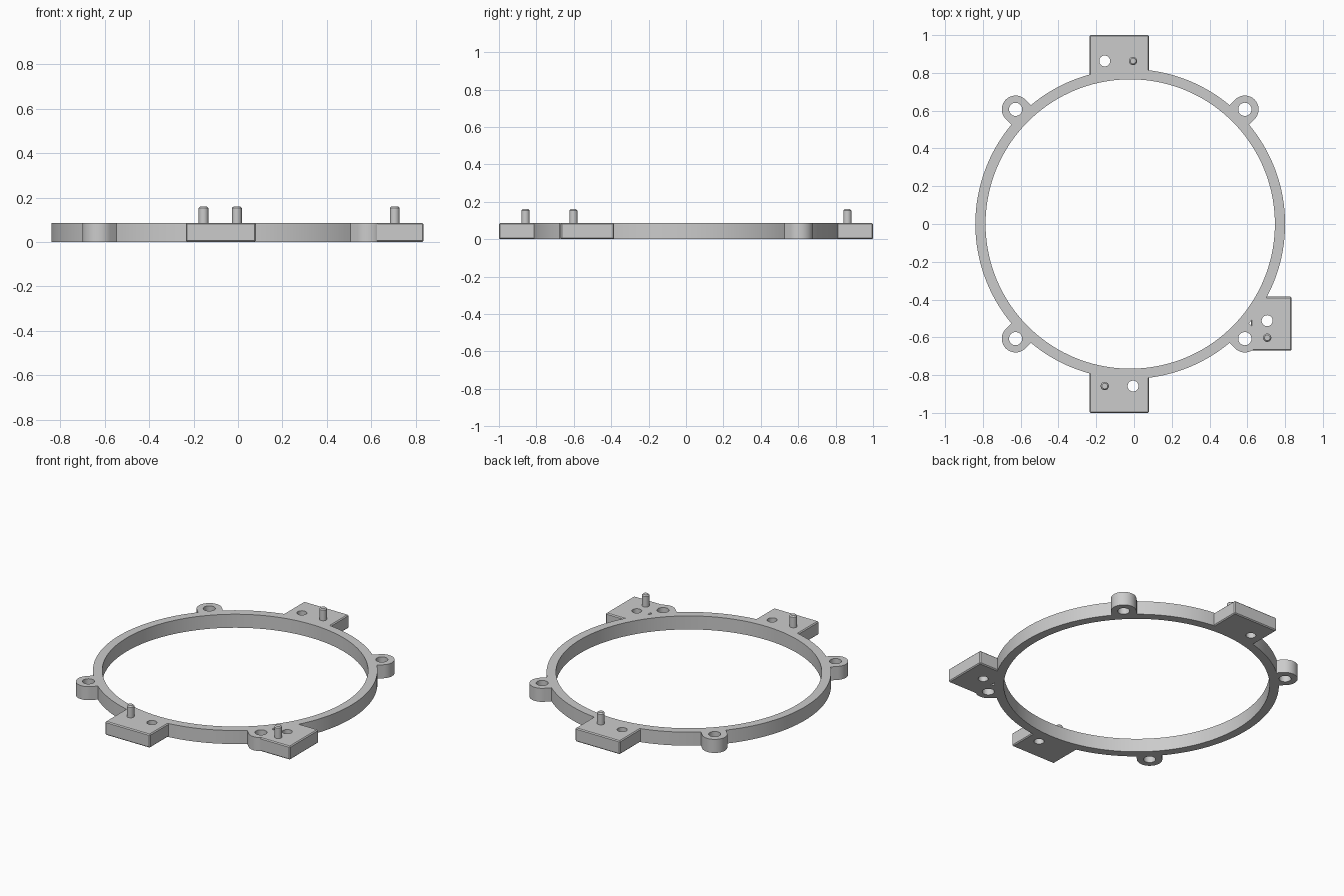
import bpy
import bmesh
from math import cos, sin, pi, atan2
from mathutils import Vector

cube = bpy.data.objects.get("Cube")
if cube:
    bpy.data.objects.remove(cube, do_unlink=True)

HEIGHT = 0.086
CENTRE = Vector((-0.02, 0.0))
OUTER, BORE = 0.82, 0.766
LUG_X, LUG_Y, LUG_R, LUG_HOLE = 0.607, 0.607, 0.073, 0.035
PIN_R, PIN_TOP, HOLE_R = 0.022, 0.16, 0.029

grey = bpy.data.materials.new("plain grey")
grey.use_nodes = True
grey.diffuse_color = (0.6, 0.6, 0.6, 1)
grey.node_tree.nodes["Principled BSDF"].inputs["Base Color"].default_value = (0.6, 0.6, 0.6, 1)


def arc(x, y, r, start=0.0, sweep=2 * pi, steps=48):
    return [(x + r * cos(start + sweep * i / steps), y + r * sin(start + sweep * i / steps))
            for i in range(steps)]


def prism(name, outline, z0=0.0, z1=HEIGHT, chamfer=0.0, top_only=False):
    """Extrude a counter-clockwise outline, optionally chamfering its rims."""
    bm = bmesh.new()
    face = bm.faces.new([bm.verts.new((x, y, z0)) for x, y in outline])
    top = bmesh.ops.extrude_face_region(bm, geom=[face])["geom"]
    bmesh.ops.translate(bm, vec=(0, 0, z1 - z0),
                        verts=[g for g in top if isinstance(g, bmesh.types.BMVert)])
    bmesh.ops.recalc_face_normals(bm, faces=bm.faces)
    if chamfer:
        edges = [e for e in bm.edges
                 if not top_only or all(v.co.z > z1 - 1e-4 for v in e.verts)]
        bmesh.ops.bevel(bm, geom=edges, offset=chamfer, segments=1,
                        affect='EDGES', profile=0.5)
    mesh = bpy.data.meshes.new(name)
    bm.to_mesh(mesh)
    bm.free()
    mesh.materials.append(grey)
    obj = bpy.data.objects.new(name, mesh)
    bpy.context.collection.objects.link(obj)
    return obj


def select(obj):
    bpy.ops.object.select_all(action='DESELECT')
    obj.select_set(True)
    bpy.context.view_layer.objects.active = obj


def combine(body, tool, operation):
    """Apply a boolean to the body and discard the tool."""
    mod = body.modifiers.new("combine", 'BOOLEAN')
    mod.operation, mod.solver, mod.object = operation, 'EXACT', tool
    select(body)
    bpy.ops.object.modifier_apply(modifier=mod.name)
    bpy.data.objects.remove(tool, do_unlink=True)


def rectangle(x0, y0, x1, y1):
    return [(x0, y0), (x1, y0), (x1, y1), (x0, y1)]


# Ring blank
body = prism("mounting_ring", arc(*CENTRE, OUTER, steps=144))

# Screw lugs: round ends with straight necks running into the ring
lugs = [CENTRE + Vector((sx * LUG_X, sy * LUG_Y)) for sx in (-1, 1) for sy in (-1, 1)]
for c in lugs:
    out = (c - CENTRE).normalized()
    angle = atan2(out.y, out.x)
    side = Vector((-out.y, out.x)) * LUG_R
    outline = arc(*c, LUG_R, angle - pi / 2, pi, 24)
    outline += [tuple(c + side), tuple(c + side - out * 0.07), tuple(c - side - out * 0.07)]
    combine(body, prism("lug", outline), 'UNION')

# Chamfered bracket plates: bounds, hole position, pin position
plates = {
    "back": ((-0.235, 0.77, 0.08, 1.0), (-0.155, 0.863), (-0.005, 0.863)),
    "front": ((-0.235, -1.0, 0.08, -0.77), (-0.005, -0.858), (-0.155, -0.858)),
    "left": ((0.62, -0.67, 0.835, -0.385), (0.705, -0.512), (0.705, -0.602)),
}
for bounds, hole, pin in plates.values():
    combine(body, prism("plate", rectangle(*bounds), chamfer=0.006), 'UNION')

# Bore and through holes
combine(body, prism("bore", arc(*CENTRE, BORE, steps=144), -0.1, 0.3), 'DIFFERENCE')
holes = [(c, LUG_HOLE) for c in lugs] + [(p[1], HOLE_R) for p in plates.values()]
for c, r in holes:
    combine(body, prism("hole", arc(*c, r, steps=32), -0.1, 0.3), 'DIFFERENCE')

# Locating pins with chamfered tips
parts = [body]
for side_name, (bounds, hole, pin) in plates.items():
    parts.append(prism(side_name + "_pin", arc(*pin, PIN_R, steps=32),
                       HEIGHT - 0.02, PIN_TOP, 0.007, True))

for obj in parts:
    select(obj)
    bpy.ops.object.shade_smooth_by_angle(angle=pi / 6)
